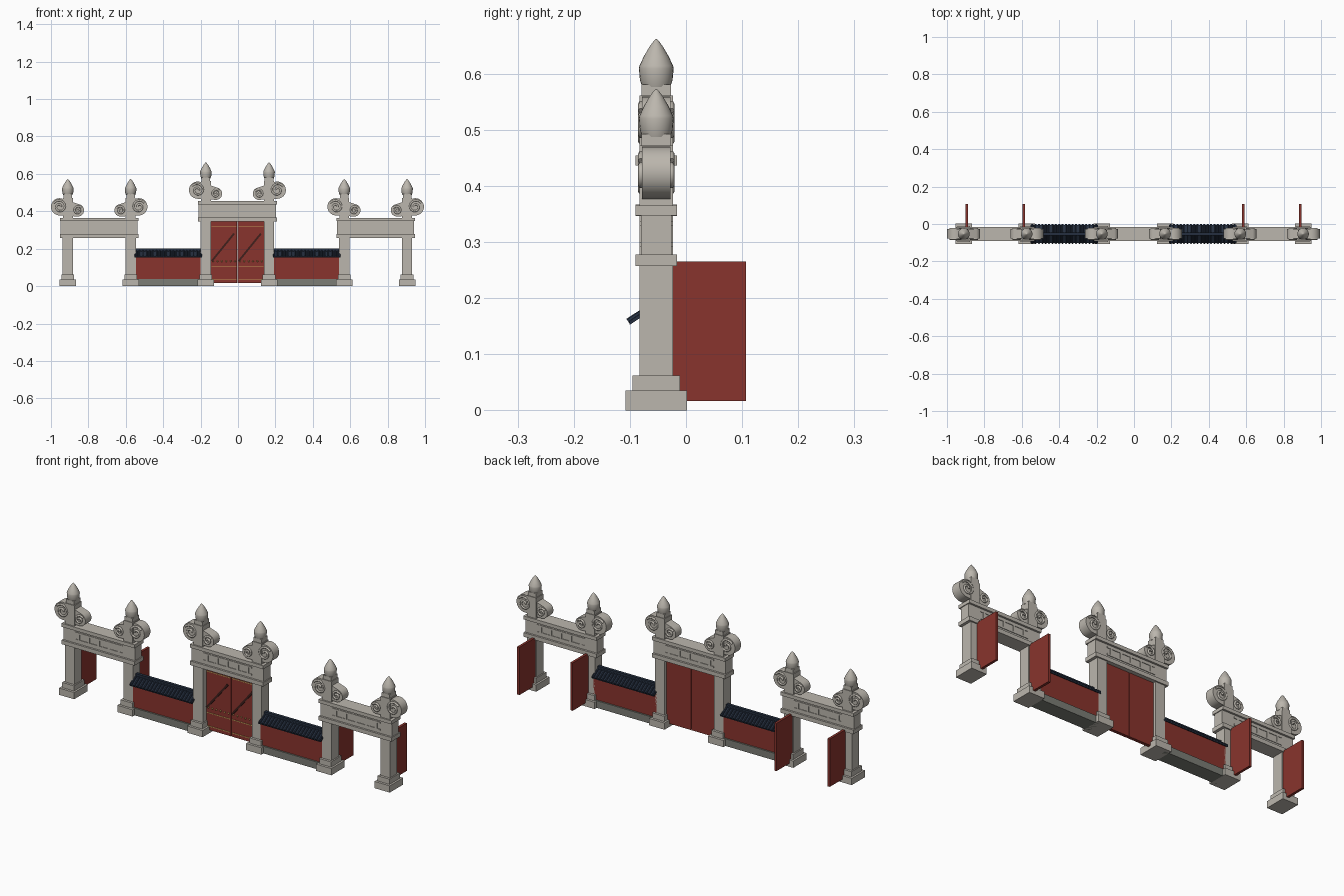
import bpy, bmesh, math
from mathutils import Vector, Matrix

if "Cube" in bpy.data.objects:
    bpy.data.objects.remove(bpy.data.objects["Cube"])

CX, CY = -0.003, -0.053   # centre line of the gate


def mat(name, c):
    m = bpy.data.materials.new(name)
    m.diffuse_color = (*c, 1)
    m.use_nodes = True
    m.node_tree.nodes["Principled BSDF"].inputs["Base Color"].default_value = m.diffuse_color
    return m


STONE = mat("pale_stone", (0.50, 0.47, 0.42))
PLINTH = mat("grey_plinth", (0.20, 0.205, 0.18))
RED = mat("gate_red", (0.25, 0.034, 0.026))
TILE = mat("dark_blue_tile", (0.018, 0.028, 0.05))
GOLD = mat("gold", (0.55, 0.33, 0.10))
DARK = mat("dark_brown", (0.05, 0.014, 0.012))


def finish(name, bm, m, smooth=False):
    bmesh.ops.recalc_face_normals(bm, faces=bm.faces)
    me = bpy.data.meshes.new(name)
    bm.to_mesh(me)
    bm.free()
    me.materials.append(m)
    ob = bpy.data.objects.new(name, me)
    bpy.context.collection.objects.link(ob)
    if smooth:
        bpy.ops.object.select_all(action='DESELECT')
        ob.select_set(True)
        bpy.context.view_layer.objects.active = ob
        bpy.ops.object.shade_smooth_by_angle(angle=math.radians(35))
    return ob


def add_box(bm, x0, x1, y0, y1, z0, z1, rot=0):
    c = Vector(((x0 + x1) / 2, (y0 + y1) / 2, (z0 + z1) / 2))
    M = Matrix.Translation(c) @ Matrix.Rotation(rot, 4, 'Y') @ Matrix.Diagonal((x1 - x0, y1 - y0, z1 - z0, 1))
    bmesh.ops.create_cube(bm, size=1, matrix=M)


def boxes(name, m, items):
    bm = bmesh.new()
    for it in items:
        add_box(bm, *it)
    return finish(name, bm, m)


def centred(x, hw, hd, z0, z1):
    return (x - hw, x + hw, CY - hd, CY + hd, z0, z1)


def finial(x, z):
    # turned bud with pointed tip
    prof = [(0, 0), (0.025, 0), (0.029, 0.012), (0.031, 0.033), (0.030, 0.038),
            (0.022, 0.055), (0.012, 0.072), (0.004, 0.083), (0, 0.086)]
    bm = bmesh.new()
    vs = [bm.verts.new((x + r, CY, z + h)) for r, h in prof]
    es = [bm.edges.new(p) for p in zip(vs, vs[1:])]
    bmesh.ops.spin(bm, geom=vs + es, cent=(x, CY, 0), axis=(0, 0, 1), angle=math.tau, steps=24)
    bmesh.ops.remove_doubles(bm, verts=bm.verts, dist=1e-5)
    finish("finial", bm, STONE, True)


def scroll(x, z, s):
    # cloud scroll: large outer lobe (direction s) and lower inner lobe
    lobes = [(x + s * 0.044, z + 0.055, 0.046), (x - s * 0.054, z + 0.036, 0.033)]
    bm = bmesh.new()
    for y in (CY - 0.025, CY + 0.025):
        for lx, lz, r in lobes:
            for i in range(32):
                a = math.tau * i / 32
                bm.verts.new((lx + r * math.cos(a), y, lz + r * math.sin(a)))
    bmesh.ops.convex_hull(bm, input=bm.verts)
    finish("cloud_scroll", bm, STONE, True)
    # raised spirals on both faces
    cu = bpy.data.curves.new("scroll_spiral", 'CURVE')
    cu.dimensions = '3D'
    cu.bevel_depth = 0.0055
    cu.bevel_resolution = 1
    cu.use_fill_caps = True
    for y in (CY - 0.027, CY + 0.027):
        for k, (lx, lz, r) in zip((1, -1), lobes):
            sp = cu.splines.new('POLY')
            n = 26
            sp.points.add(n - 1)
            for i in range(n):
                t = i / (n - 1)
                a = t * math.tau * 1.4 + 0.6
                q = (r - 0.009) * (1 - 0.8 * t)
                sp.points[i].co = (lx + s * k * q * math.cos(a), y, lz + q * math.sin(a), 1)
    ob = bpy.data.objects.new("scroll_spiral", cu)
    bpy.context.collection.objects.link(ob)
    cu.materials.append(STONE)
    bpy.ops.object.select_all(action='DESELECT')
    ob.select_set(True)
    bpy.context.view_layer.objects.active = ob
    bpy.ops.object.convert(target='MESH')


def gateway(cx, half, zb):
    # two pillars joined by a lintel whose underside is at zb
    for s in (-1, 1):
        x = cx + s * half
        boxes("pillar", STONE, [
            centred(x, 0.044, 0.055, 0, 0.035),
            centred(x, 0.034, 0.0425, 0.035, 0.062),
            centred(x, 0.0275, 0.030, 0.062, zb + 0.01),
            centred(x, 0.0265, 0.0295, zb + 0.10, zb + 0.215),
            centred(x, 0.023, 0.026, zb + 0.215, zb + 0.235)])
        finial(x, zb + 0.23)
        scroll(x, zb + 0.112, s)
    L = half + 0.042
    boxes("lintel", STONE, [
        centred(cx, L, 0.037, zb, zb + 0.021),
        centred(cx, L - 0.004, 0.027, zb + 0.02, zb + 0.092),
        centred(cx, L, 0.037, zb + 0.09, zb + 0.108)])
    # carved frieze on both faces
    w = half - 0.03
    items = [centred(cx, w, 0.030, zb + 0.035, zb + 0.043), centred(cx, w, 0.030, zb + 0.072, zb + 0.08)]
    items += [centred(cx + (i - 2) * w * 0.42, 0.005, 0.030, zb + 0.043, zb + 0.072) for i in range(5)]
    boxes("lintel_frieze", STONE, items)


gateway(CX, 0.169, 0.346)
for s in (-1, 1):
    gateway(CX + s * 0.739, 0.168, 0.257)
    # open side doors
    for d in (-1, 1):
        x = CX + s * 0.739 + d * 0.153
        boxes("open_door", RED, [(x - 0.0065, x + 0.0065, -0.03, 0.107, 0.017, 0.265)])

    # side wall between gateways
    xa, xb = sorted((CX + s * 0.19, CX + s * 0.55))
    boxes("wall", RED, [(xa, xb, CY - 0.030, CY + 0.030, 0.035, 0.165)])
    boxes("wall_plinth", PLINTH, [(xa, xb, CY - 0.038, CY + 0.038, 0, 0.037)])
    # tiled roof: prism slab with round ribs and a ridge
    bm = bmesh.new()
    sec = [(-0.048, 0.152), (0, 0.183), (0.048, 0.152), (0.048, 0.159), (0, 0.191), (-0.048, 0.159)]
    f = bm.faces.new([bm.verts.new((xa, CY + y, z)) for y, z in sec])
    ext = bmesh.ops.extrude_face_region(bm, geom=[f])
    bmesh.ops.translate(bm, vec=(xb - xa, 0, 0), verts=[v for v in ext["geom"] if isinstance(v, bmesh.types.BMVert)])
    add_box(bm, xa, xb, CY - 0.008, CY + 0.008, 0.182, 0.201)
    finish("wall_roof", bm, TILE)
    bm = bmesh.new()
    n = 20
    for i in range(n):
        x = xa + (i + 0.5) * (xb - xa) / n
        for d in (-1, 1):
            a, b = Vector((x, CY + d * 0.050, 0.158)), Vector((x, CY, 0.191))
            M = Matrix.Translation((a + b) / 2) @ (b - a).to_track_quat('Z', 'Y').to_matrix().to_4x4()
            bmesh.ops.create_cone(bm, cap_ends=True, segments=8, radius1=0.0058, radius2=0.0058,
                                  depth=(b - a).length, matrix=M)
    finish("roof_ribs", bm, TILE, True)

# closed central doors
DY = CY + 0.008
FY = DY - 0.008
for s in (-1, 1):
    x0, x1 = sorted((CX + s * 0.0015, CX + s * 0.142))
    boxes("central_door", RED, [(x0, x1, FY, DY + 0.008, 0.017, 0.35)])
    boxes("door_bands", GOLD, [(x0 + 0.003, x1 - 0.003, FY - 0.002, FY, z, z + 0.004)
                               for z in (0.035, 0.104, 0.318)])
    # diagonal brace
    xm = (x0 + x1) / 2 - 0.006
    boxes("door_brace", DARK, [(xm - 0.095, xm + 0.095, FY - 0.005, FY, 0.202, 0.212, -math.radians(51))])
    # row of studs
    bm = bmesh.new()
    for i in range(6):
        bmesh.ops.create_uvsphere(bm, u_segments=8, v_segments=6, radius=0.0045, matrix=Matrix.Translation(
            (x0 + (i + 0.5) * (x1 - x0) / 6, FY, 0.133)))
    finish("door_studs", bm, GOLD, True)
